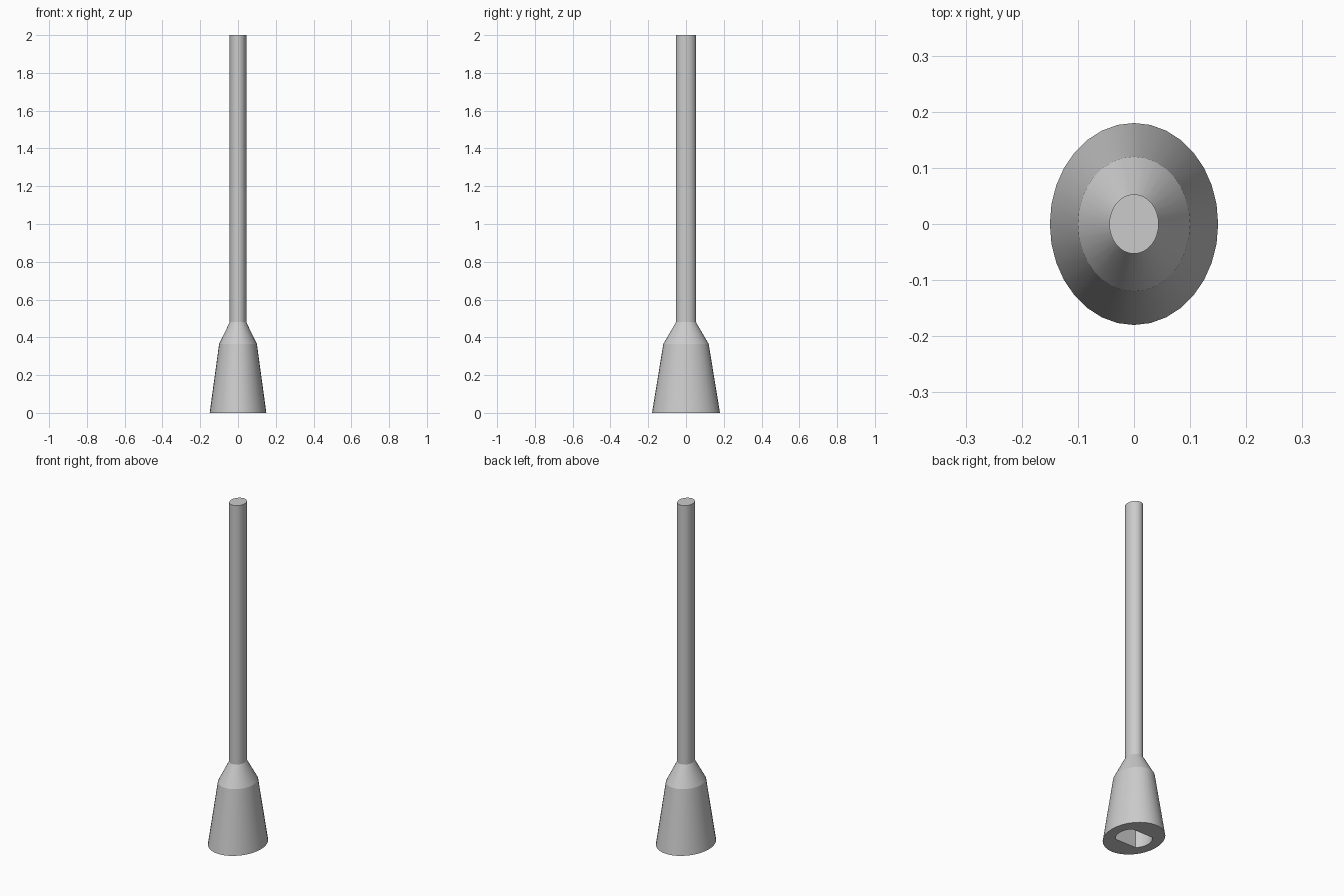
import bpy
import bmesh
from math import cos, sin, pi, radians

SEGMENTS = 32

cube = bpy.data.objects.get("Cube")
if cube:
    bpy.data.objects.remove(cube, do_unlink=True)

# Single grey material
grey = bpy.data.materials.new("light_grey")
grey.use_nodes = True
color = (0.6, 0.6, 0.6, 1)
grey.diffuse_color = color
grey.node_tree.nodes["Principled BSDF"].inputs["Base Color"].default_value = color


def add_ring(bm, rx, ry, z, flat=1.0):
    """Ellipse ring; flat limits its y reach to give two flat sides."""
    ring = []
    for i in range(SEGMENTS):
        a = 2 * pi * i / SEGMENTS
        y = max(-flat, min(flat, ry * sin(a)))
        ring.append(bm.verts.new((rx * cos(a), y, z)))
    return ring


bm = bmesh.new()
bore_radius = 0.096
bore_flat = bore_radius * sin(pi / 4)

# Flat-sided socket, its rim, flared base, shoulder and long oval shaft
rings = [
    add_ring(bm, bore_radius, bore_radius, 0.28, bore_flat),
    add_ring(bm, bore_radius, bore_radius, 0, bore_flat),
    add_ring(bm, 0.15, 0.18, 0),
    add_ring(bm, 0.10, 0.12, 0.365),
    add_ring(bm, 0.044, 0.053, 0.48),
    add_ring(bm, 0.044, 0.053, 2),
]
for low, high in zip(rings, rings[1:]):
    for i in range(SEGMENTS):
        j = (i + 1) % SEGMENTS
        bm.faces.new((low[i], low[j], high[j], high[i]))

# Socket roof and shaft end
bm.faces.new(reversed(rings[0]))
bm.faces.new(rings[-1])
bmesh.ops.recalc_face_normals(bm, faces=bm.faces)

mesh = bpy.data.meshes.new("socketed_shaft")
bm.to_mesh(mesh)
bm.free()
mesh.materials.append(grey)

shaft = bpy.data.objects.new("socketed_shaft", mesh)
bpy.context.collection.objects.link(shaft)
bpy.ops.object.select_all(action="DESELECT")
shaft.select_set(True)
bpy.context.view_layer.objects.active = shaft
bpy.ops.object.shade_smooth_by_angle(angle=radians(15))
